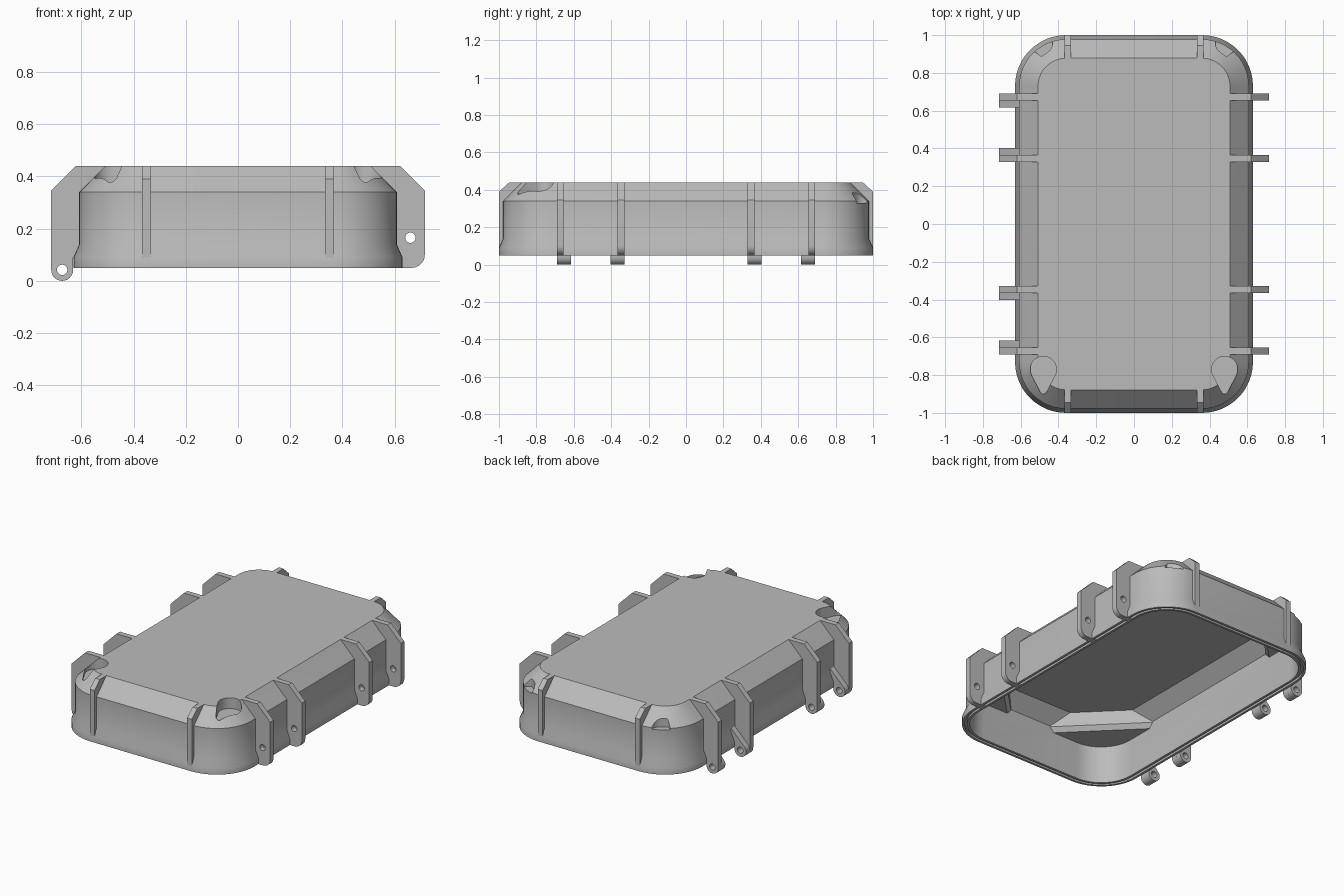
import bpy, bmesh
from math import cos, sin, pi, acos, radians

if "Cube" in bpy.data.objects:
    bpy.data.objects.remove(bpy.data.objects["Cube"])

grey = bpy.data.materials.new("plain grey")
grey.use_nodes = True
grey.diffuse_color = (0.5, 0.5, 0.5, 1)
grey.node_tree.nodes["Principled BSDF"].inputs["Base Color"].default_value = (0.5, 0.5, 0.5, 1)

HX, HY, R = 0.63, 1.0, 0.27      # footprint half sizes and corner radius


def make(name, bm):
    bmesh.ops.recalc_face_normals(bm, faces=bm.faces)
    mesh = bpy.data.meshes.new(name)
    bm.to_mesh(mesh)
    bm.free()
    obj = bpy.data.objects.new(name, mesh)
    bpy.context.collection.objects.link(obj)
    mesh.materials.append(grey)
    return obj


def loft(name, rings):
    """Skin a stack of equal-length rings and cap both ends."""
    bm = bmesh.new()
    rows = [[bm.verts.new(p) for p in ring] for ring in rings]
    n = len(rows[0])
    for a, b in zip(rows, rows[1:]):
        for i in range(n):
            j = (i + 1) % n
            bm.faces.new((a[i], a[j], b[j], b[i]))
    bm.faces.new(rows[0])
    bm.faces.new(rows[-1])
    return make(name, bm)


def prism(name, pts, axis, lo, hi):
    place = {"x": lambda a, b, t: (t, a, b),
             "y": lambda a, b, t: (a, t, b),
             "z": lambda a, b, t: (a, b, t)}[axis]
    return loft(name, [[place(a, b, t) for a, b in pts] for t in (lo, hi)])


def arc(cx, cy, r, start, end, n=12):
    return [(cx + r * cos(start + (end - start) * i / n),
             cy + r * sin(start + (end - start) * i / n)) for i in range(n + 1)]


def boolean(obj, tool, operation):
    mod = obj.modifiers.new("cut", "BOOLEAN")
    mod.object, mod.operation, mod.solver = tool, operation, "EXACT"
    graph = bpy.context.evaluated_depsgraph_get()
    mesh = bpy.data.meshes.new_from_object(obj.evaluated_get(graph))
    obj.modifiers.clear()
    obj.data = mesh
    bpy.data.objects.remove(tool)


def corner(d):
    return arc(HX - R, HY - R, R - d, 0, pi / 2)


def rounded_rect(d, z):
    c = corner(d)
    pts = c + [(-x, y) for x, y in reversed(c)]
    pts += [(-x, -y) for x, y in pts]
    return [(x, y, z) for x, y in pts]


def teardrop(cx, cy, r, tip_y, tip_r):
    """Round end at cy, narrow end at tip_y, pointing along -y."""
    a = acos((r - tip_r) / (cy - tip_y))
    down = -pi / 2
    return (arc(cx, cy, r, down + a, down + 2 * pi - a, 24)
            + arc(cx, tip_y, tip_r, down - a, down + a, 8))


# Hollow shell: inner roof, walls, grooved rim, flared foot, sloped shoulder
section = [(0.135, 0.41), (0.05, 0.325), (0.045, 0.05), (0.03, 0.05),
           (0.03, 0.065), (0.015, 0.065), (0.015, 0.05), (0, 0.05),
           (0, 0.09), (0.022, 0.14), (0.022, 0.34), (0.122, 0.44)]
shell = loft("lid_shell", [rounded_rect(d, z) for d, z in section])

# Solid corner blocks under the roof, then the pockets sunk into them
for sx in (-1, 1):
    for sy in (-1, 1):
        rings = []
        for d, z, line in ((0.035, 0.29, 1.13), (0.035, 0.32, 1.10),
                           (0.035, 0.34, 1.10), (0.11, 0.42, 1.10)):
            pts = [(HX - d, line - HX + d)] + corner(d) + [(line - HY + d, HY - d)]
            rings.append([(sx * x, sy * y, z) for x, y in pts])
        boolean(shell, loft("corner_block", rings), "UNION")
    front = teardrop(sx * 0.48, -0.77, 0.069, -0.882, 0.018)
    boolean(shell, prism("front_pocket", front, "z", 0.37, 0.5), "DIFFERENCE")
    back = teardrop(sx * 0.49, 0.96, 0.06, 0.905, 0.015)
    boolean(shell, prism("back_pocket", back, "z", 0.33, 0.5), "DIFFERENCE")
parts = [shell]

# Ribs on the two short ends
end_rib = [(0.87, 0.43), (0.878, 0.44), (0.945, 0.44), (1.0, 0.39),
           (1.0, 0.085), (0.965, 0.085), (0.965, 0.335)]
for sx in (-1, 1):
    for sy, label in ((-1, "front"), (1, "back")):
        parts.append(prism(label + "_rib", [(sy * y, z) for y, z in end_rib],
                           "x", sx * 0.351 - 0.017, sx * 0.351 + 0.017))

# Latch plates (+x) and hinge plates with barrels (-x)
head = [(0.595, 0.335), (0.505, 0.43), (0.508, 0.44), (0.62, 0.44), (0.715, 0.345)]
latch = head + arc(0.665, 0.1, 0.05, 0, -pi / 2) + [(0.6, 0.05)]
PX, PZ, PR = 0.673, 0.042, 0.042          # hinge pin
hinge = head + arc(PX, PZ, PR, 0, -pi) + [(PX - PR, 0.09), (0.6, 0.1)]
barrel = (arc(PX, PZ, PR, pi / 4, -pi, 20)
          + [(PX - PR, 0.09), (0.6, 0.1), (0.6, PZ + PR * 1.414 + PX - 0.6)])


def drilled(name, pts, sx, lo, hi, hx, hz):
    obj = prism(name, [(sx * x, z) for x, z in pts], "y", lo, hi)
    hole = prism("hole", arc(sx * hx, hz, 0.02, 0, 2 * pi * 19 / 20, 19), "y", lo - 0.1, hi + 0.1)
    boolean(obj, hole, "DIFFERENCE")
    parts.append(obj)


for sy in (-1, 1):
    for y, inward in ((0.672, -1), (0.347, 1)):
        c, t = sy * y, 0.018
        drilled("latch_plate", latch, 1, c - t, c + t, 0.66, 0.165)
        drilled("hinge_plate", hinge, -1, c - t, c + t, PX, PZ)
        lo, hi = sorted((c + sy * inward * t, c + sy * inward * (t + 0.038)))
        drilled("hinge_barrel", barrel, -1, lo, hi, PX, PZ)

# Smooth the curved walls, keep the edges crisp
bpy.ops.object.select_all(action="DESELECT")
for obj in parts:
    obj.select_set(True)
bpy.context.view_layer.objects.active = shell
bpy.ops.object.shade_smooth_by_angle(angle=radians(25))
